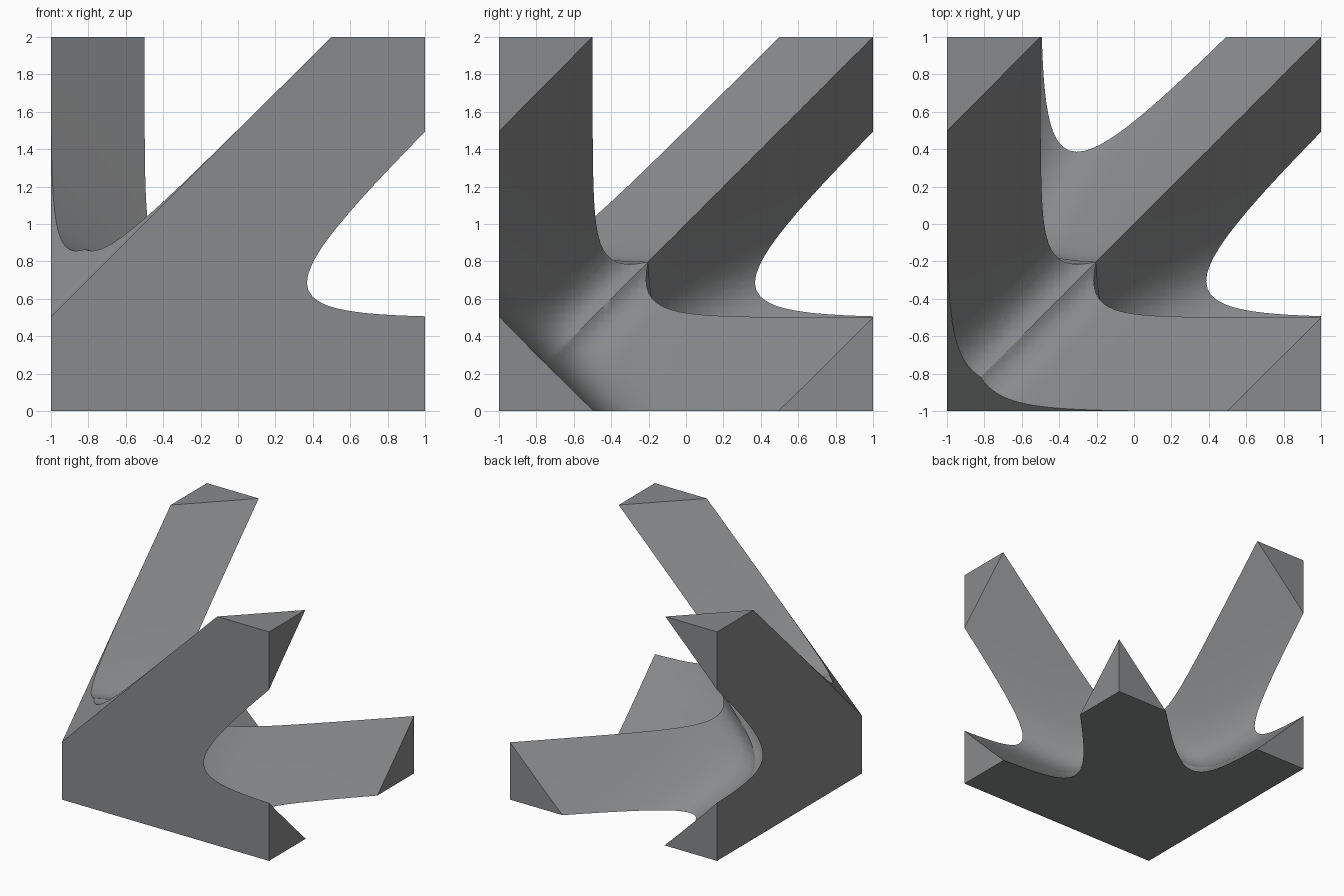
import bpy, bmesh, math
from itertools import permutations, product
from mathutils import Vector

if "Cube" in bpy.data.objects:
    bpy.data.objects.remove(bpy.data.objects["Cube"])

N = 46                 # grid cells per side of the unit cell
H = 2.0 / N
SHARP = 3.8            # blend sharpness of the fillets
R = 0.5                # strut radius


def field(p, q, r):
    """Soft union of three face-diagonal struts and two edge struts; inside < 0."""
    d = (abs(p - q) + r, abs(p - r) + q, abs(q - r) + p, q + r, p + r)
    m = min(d)
    return m - math.log(sum(math.exp(SHARP * (m - v)) for v in d)) / SHARP - R


F = {g: field(g[0] * H, g[1] * H, g[2] * H) for g in product(range(N + 1), repeat=3)}
bm = bmesh.new()
cache = {}


def vert(a, b):
    """Mesh vertex on grid edge a-b (or at the grid point when a == b)."""
    key = (min(a, b), max(a, b))
    if key not in cache:
        a, b = key
        t = 0 if a == b else F[a] / (F[a] - F[b])
        co = [(u + (v - u) * t) * H for u, v in zip(a, b)]
        cache[key] = bm.verts.new((co[0] - 1, co[1] - 1, co[2]))
    return cache[key]


def face(vs):
    if len(vs) >= 3 and bm.faces.get(vs) is None:
        bm.faces.new(vs)


def step(g, axis):
    return tuple(c + (1 if i == axis else 0) for i, c in enumerate(g))


# Blended strut skin: tetrahedra that share the cell diagonal keep ridges crisp
for g in product(range(N), repeat=3):
    signs = [F[(g[0] + a, g[1] + b, g[2] + c)] < 0 for a, b, c in product((0, 1), repeat=3)]
    if all(signs) or not any(signs):
        continue
    for order in permutations(range(3)):
        tet = [g]
        for ax in order:
            tet.append(step(tet[-1], ax))
        ins = [v for v in tet if F[v] < 0]
        out = [v for v in tet if F[v] >= 0]
        if len(ins) == 2:
            (a, b), (c, d) = ins, out
            face([vert(a, c), vert(a, d), vert(b, d), vert(b, c)])
        elif len(ins) in (1, 3):
            face([vert(a, b) for a in ins for b in out])

# Flat caps on the six sides of the cell
for axis, side in product(range(3), (0, N)):
    u, v = [i for i in range(3) if i != axis]
    for i, j in product(range(N), repeat=2):
        g = [0, 0, 0]
        g[axis], g[u], g[v] = side, i, j
        g = tuple(g)
        far = step(step(g, u), v)
        for mid in (step(g, u), step(g, v)):
            tri, poly = (g, mid, far), []
            for k in range(3):
                a, b = tri[k], tri[(k + 1) % 3]
                if F[a] < 0:
                    poly.append(vert(a, a))
                if (F[a] < 0) != (F[b] < 0):
                    poly.append(vert(a, b))
            face(poly)

bmesh.ops.remove_doubles(bm, verts=bm.verts[:], dist=0.002)

# Slanted cut across the upright corner
n = Vector((-1, -1, 1)).normalized()
cut = bmesh.ops.bisect_plane(bm, geom=bm.verts[:] + bm.edges[:] + bm.faces[:], dist=1e-5,
                             plane_co=(-1, -1, R + 0.004), plane_no=n, clear_outer=True)
rim = [e for e in bm.edges if e.is_boundary]
bmesh.ops.triangle_fill(bm, use_beauty=True, use_dissolve=False, edges=rim, normal=n)
left = [e for e in bm.edges if e.is_boundary]
if left:
    bmesh.ops.holes_fill(bm, edges=left, sides=0)
bmesh.ops.recalc_face_normals(bm, faces=bm.faces[:])

mesh = bpy.data.meshes.new("lattice_node")
bm.to_mesh(mesh)
bm.free()
node = bpy.data.objects.new("lattice_node", mesh)
bpy.context.collection.objects.link(node)

# One plain grey
grey = bpy.data.materials.new("plain grey")
grey.diffuse_color = (0.25, 0.255, 0.26, 1)
grey.use_nodes = True
grey.node_tree.nodes["Principled BSDF"].inputs["Base Color"].default_value = grey.diffuse_color
mesh.materials.append(grey)

bpy.context.view_layer.objects.active = node
node.select_set(True)
bpy.ops.object.shade_smooth_by_angle(angle=math.radians(30))
